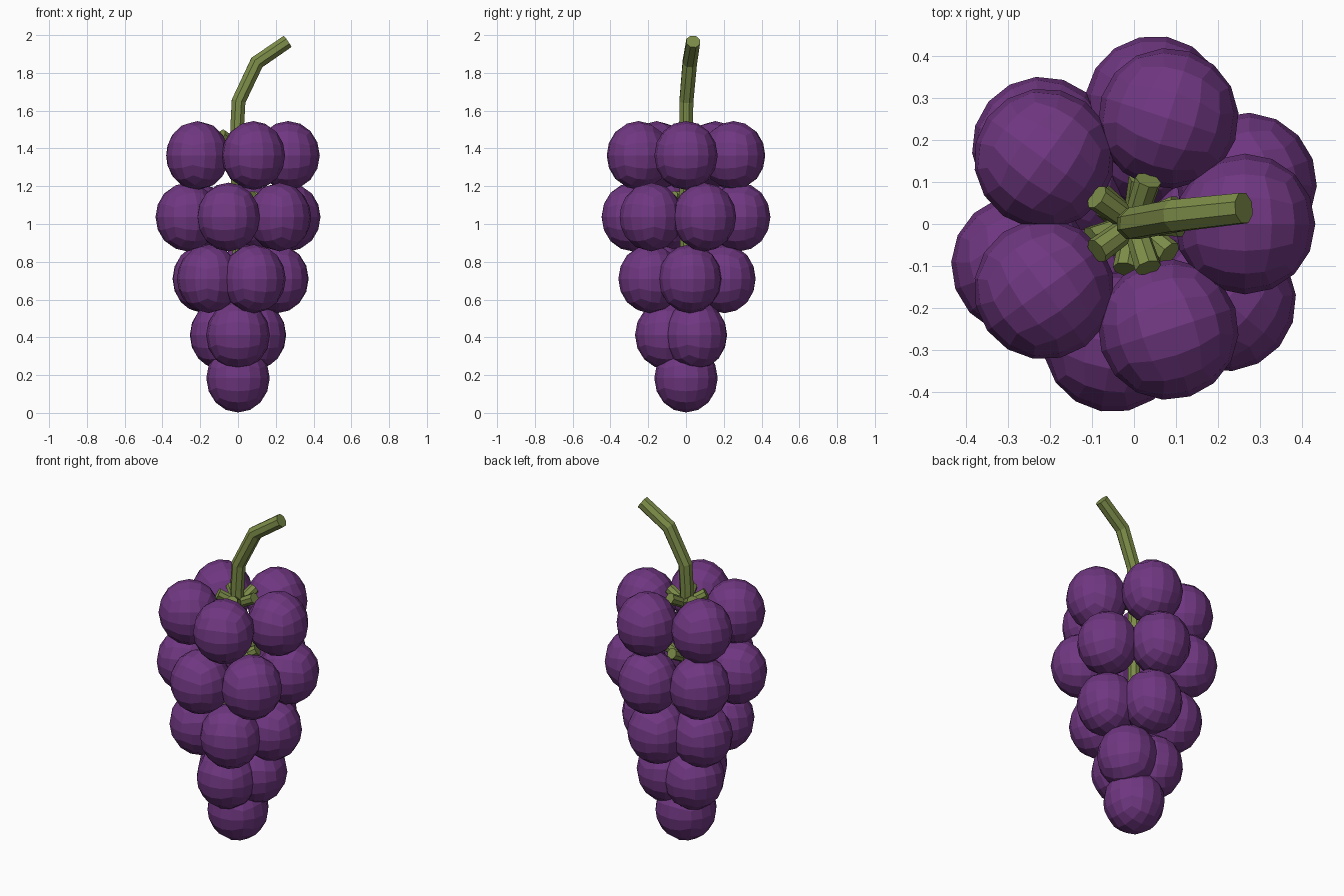
import bpy, bmesh, math
from mathutils import Vector

if "Cube" in bpy.data.objects:
    bpy.data.objects.remove(bpy.data.objects["Cube"])


def material(name, colour):
    m = bpy.data.materials.new(name)
    m.diffuse_color = (*colour, 1)
    m.use_nodes = True
    m.node_tree.nodes["Principled BSDF"].inputs["Base Color"].default_value = m.diffuse_color
    return m


purple = material("grape purple", (0.16, 0.038, 0.22))
green = material("stem green", (0.20, 0.26, 0.065))


def finish(bm, name, mat):
    bmesh.ops.recalc_face_normals(bm, faces=bm.faces[:])
    mesh = bpy.data.meshes.new(name)
    bm.to_mesh(mesh)
    bm.free()
    mesh.materials.append(mat)
    ob = bpy.data.objects.new(name, mesh)
    bpy.context.collection.objects.link(ob)
    return ob


# Faceted grape: subdivided cube pushed out to a slightly tall ball
def grape(name, x, y, z, turn):
    bm = bmesh.new()
    bmesh.ops.create_cube(bm, size=2)
    bmesh.ops.subdivide_edges(bm, edges=bm.edges[:], cuts=3, use_grid_fill=True)
    for v in bm.verts:
        d = Vector([math.tan(c * math.pi / 4) for c in v.co]).normalized()
        v.co = (d.x * 0.168, d.y * 0.168, d.z * 0.182)
    ob = finish(bm, name, purple)
    ob.location = (x, y, z)
    ob.rotation_euler.z = turn


# Faceted tube along a path of points
def tube(name, path, radii, sides=8):
    bm = bmesh.new()
    pts = [Vector(p) for p in path]
    rings = []
    for i, p in enumerate(pts):
        a = (p - pts[i - 1]).normalized() if i else Vector()
        b = (pts[i + 1] - p).normalized() if i < len(pts) - 1 else Vector()
        t = (a + b).normalized()
        side = t.cross(Vector((0, 1, 0)))
        if side.length < 0.1:
            side = t.cross(Vector((0, 0, 1)))
        side.normalize()
        up = t.cross(side)
        angles = [math.tau * (k + 0.5) / sides for k in range(sides)]
        rings.append([bm.verts.new(p + radii[i] * (side * math.cos(q) + up * math.sin(q)))
                      for q in angles])
    for r, s in zip(rings, rings[1:]):
        for k in range(sides):
            n = (k + 1) % sides
            bm.faces.new((r[k], r[n], s[n], s[k]))
    bm.faces.new(rings[0])
    bm.faces.new(rings[-1])
    return finish(bm, name, green)


# Main stem: core through the bunch, then a bent handle
tube("main_stem",
     [(0, 0, 0.3), (0, 0, 1.0), (-0.005, 0, 1.5), (0.003, 0.002, 1.65),
      (0.1, 0.02, 1.855), (0.262, 0.038, 1.966)],
     [0.025, 0.035, 0.039, 0.04, 0.041, 0.039])

# Layers of grapes: count, ring radius, height, first angle
layers = [(5, 0.265, 1.363, 0), (6, 0.286, 1.037, 20), (5, 0.208, 0.71, 6),
          (3, 0.102, 0.412, 30), (1, 0, 0.184, 0)]
for level, (count, ring, z, start) in enumerate(layers, 1):
    for i in range(count):
        a = math.radians(start) + math.tau * i / count
        c, s = math.cos(a), math.sin(a)
        grape(f"grape_{level}_{i + 1}", ring * c, ring * s, z, a)
        # Short stalk from the core towards each grape of the wide layers
        if level < 4:
            tube(f"stalk_{level}_{i + 1}",
                 [(0, 0, z + 0.05), (0.11 * c, 0.11 * s, z + 0.11)], [0.028, 0.032])
